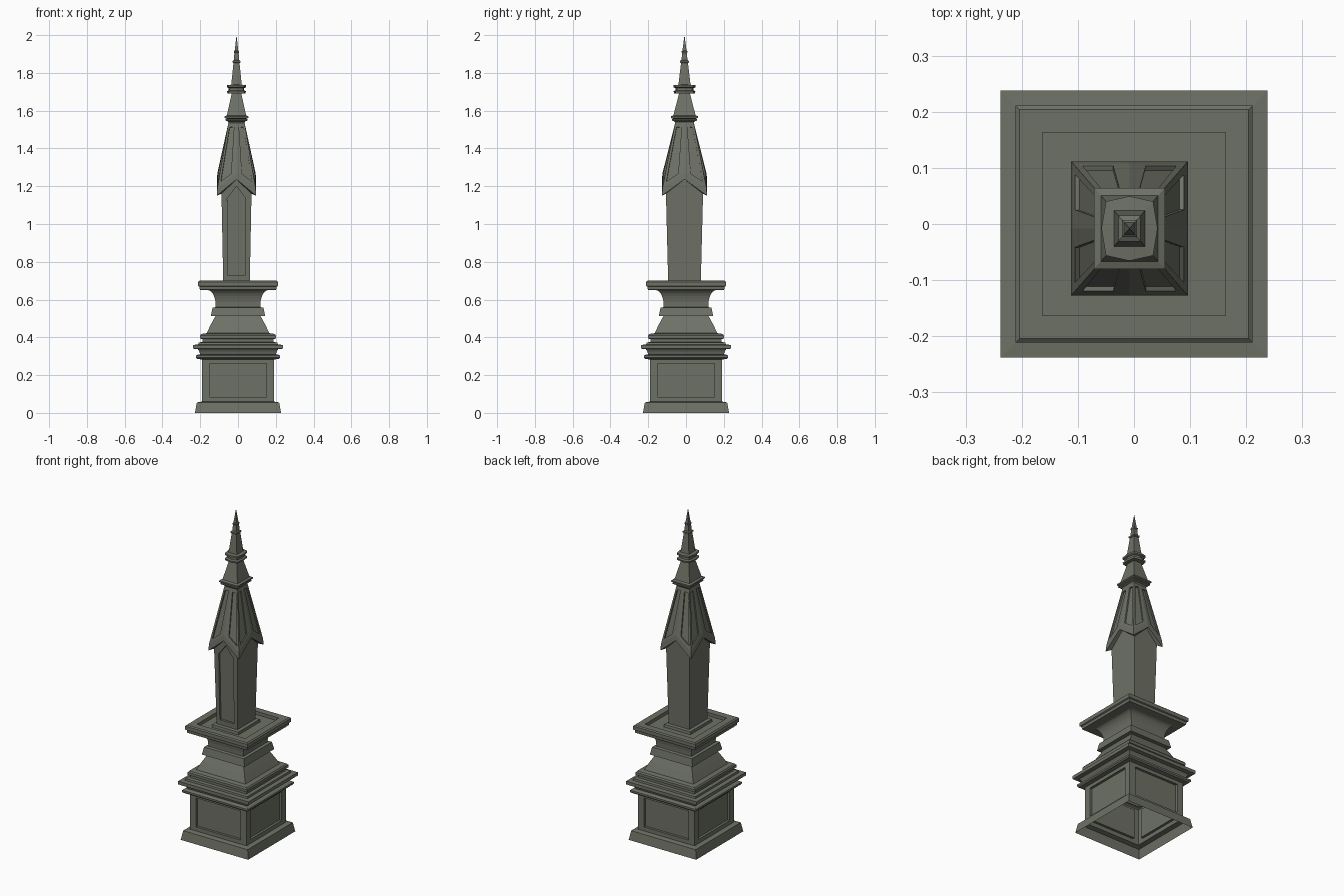
import bpy, bmesh, math
from mathutils import Vector

if "Cube" in bpy.data.objects:
    bpy.data.objects.remove(bpy.data.objects["Cube"])

stone = bpy.data.materials.new("grey_green_stone")
stone.diffuse_color = (0.155, 0.165, 0.132, 1)
stone.use_nodes = True
stone.node_tree.nodes["Principled BSDF"].inputs["Base Color"].default_value = stone.diffuse_color
CX, CY = -0.008, -0.008          # the upper spire sits slightly off centre


def finish(bm, name, loc=(0, 0, 0), merge=True):
    if merge:
        bmesh.ops.remove_doubles(bm, verts=bm.verts, dist=1e-5)
    bmesh.ops.recalc_face_normals(bm, faces=bm.faces)
    me = bpy.data.meshes.new(name)
    bm.to_mesh(me)
    bm.free()
    me.materials.append(stone)
    ob = bpy.data.objects.new(name, me)
    ob.location = loc
    bpy.context.collection.objects.link(ob)
    return ob


def square_loft(name, profile, ky=1.0, loc=(0, 0, 0), corner=None):
    """Loft square rings (half width, z); corner < 1 gives eight-sided rings."""
    bm = bmesh.new()
    prev = None
    for h, z in profile:
        if corner:
            c = h * corner
            pts = [(-c, -c), (0, -h), (c, -c), (h, 0), (c, c), (0, h), (-c, c), (-h, 0)]
        else:
            pts = [(-h, -h), (h, -h), (h, h), (-h, h)]
        ring = [bm.verts.new((x, y * ky, z)) for x, y in pts]
        n = len(ring)
        if prev:
            for i in range(n):
                bm.faces.new((prev[i], prev[(i + 1) % n], ring[(i + 1) % n], ring[i]))
        prev = ring
    return finish(bm, name, loc)


def poly(bm, pts):
    bm.faces.new([bm.verts.new(p) for p in pts])


def recessed(bm, outer, inner, depth):
    """Flat frame from outer to inner outline, then a sunken panel."""
    nrm = (outer[1] - outer[0]).cross(outer[-1] - outer[0]).normalized()
    low = [p - nrm * depth for p in inner]
    n = len(outer)
    for a, b in ((outer, inner), (inner, low)):
        for i in range(n):
            j = (i + 1) % n
            poly(bm, (a[i], a[j], b[j], b[i]))
    poly(bm, low)


# four directions: (outward, sideways) with sideways to the right seen from outside
SIDES = [((0, -1), (1, 0)), ((1, 0), (0, 1)), ((0, 1), (-1, 0)), ((-1, 0), (0, -1))]


def on_side(side, s, out, z, hx=1.0, hy=1.0):
    (ox, oy), (sx, sy) = side
    return Vector(((ox * out + sx * s) * hx, (oy * out + sy * s) * hy, z))


# plinth, open below
square_loft("plinth", [(0.228, 0), (0.218, 0.055), (0.19, 0.06)])

# pedestal block with a sunken panel on every side
bm = bmesh.new()
for sd in SIDES:
    rect = lambda h, z0, z1: [on_side(sd, s, 0.19, z) for s, z in
                              ((-h, z0), (h, z0), (h, z1), (-h, z1))]
    recessed(bm, rect(0.19, 0.06, 0.283), rect(0.15, 0.085, 0.262), 0.015)
finish(bm, "pedestal_block")

# stacked mouldings above the block
square_loft("pedestal_mouldings", [
    (0.19, 0.283), (0.215, 0.285), (0.222, 0.292), (0.222, 0.303), (0.213, 0.309),
    (0.20, 0.31), (0.205, 0.325), (0.213, 0.338), (0.238, 0.340), (0.238, 0.360),
    (0.211, 0.362), (0.209, 0.373), (0.188, 0.375), (0.188, 0.390), (0.200, 0.394),
    (0.200, 0.410), (0.194, 0.418), (0.166, 0.422)])
square_loft("tapered_skirt", [(0.166, 0.422), (0.145, 0.466), (0.12, 0.512)])
square_loft("neck_band", [(0.12, 0.512), (0.144, 0.512), (0.135, 0.557), (0.118, 0.560)])

# hollow curved neck
cove = [(0.118, 0.560)] + [
    (0.160 - 0.042 * math.cos(a), 0.568 + 0.082 * math.sin(a))
    for a in [i * math.pi / 14 for i in range(8)]]
square_loft("coved_neck", cove)

# slab with a shallow tray on top
square_loft("top_slab", [(0.160, 0.650), (0.202, 0.652), (0.204, 0.668), (0.211, 0.672),
                         (0.211, 0.694), (0.204, 0.70), (0.163, 0.70), (0.163, 0.68),
                         (0.0, 0.68)])
square_loft("shaft_foot", [(0.09, 0.68), (0.088, 0.696), (0.07, 0.70)], 1.18, (CX, CY, 0))

# shaft widening upward, pointed panel on the front only
Z0, Z1, ZM = 0.68, 1.16, 1.245
def shaft_pt(sd, f, z):
    t = (z - Z0) / (1.19 - Z0)
    return on_side(sd, f, 1, z, 0.070 + 0.010 * t, 0.086 + 0.013 * t)

bm = bmesh.new()
for k, sd in enumerate(SIDES):
    outer = [shaft_pt(sd, f, z) for f, z in
             ((-1, Z0), (1, Z0), (1, Z1), (0, ZM), (-1, Z1))]
    if k == 0:
        inner = [shaft_pt(sd, f, z) for f, z in
                 ((-0.68, 0.73), (0.68, 0.73), (0.62, 1.135), (0, 1.20), (-0.62, 1.135))]
        recessed(bm, outer, inner, 0.012)
    else:
        poly(bm, outer)
finish(bm, "shaft", (CX, CY, 0))

# gabled cap: chevron edge, underside, two sunken panels on each side
KY = 1.15
bm = bmesh.new()
for sd in SIDES:
    P = lambda f, h, z: on_side(sd, f * h, h, z, 1, KY)
    for m in (-1, 1):
        under = [shaft_pt(sd, m, Z1), shaft_pt(sd, 0, ZM)]
        edge = [P(m, 0.104, 1.15), P(0, 0.104, 1.237)]
        brow = [P(m, 0.101, 1.19), P(0, 0.101, 1.27)]
        top = [P(m, 0.043, 1.535), P(0, 0.043, 1.535)]
        for a, b in ((under, edge), (edge, brow)):
            poly(bm, (a[0], a[1], b[1], b[0]))
        def bil(u, v):
            return brow[0].lerp(brow[1], u).lerp(top[0].lerp(top[1], u), v)
        outer = [brow[0], brow[1], top[1], top[0]]
        inner = [bil(0.14, 0.07), bil(0.70, 0.07), bil(0.72, 0.93), bil(0.22, 0.93)]
        if m == 1:
            outer, inner = outer[::-1], inner[::-1]
        recessed(bm, outer, inner, 0.008)
finish(bm, "gabled_cap", (CX, CY, 0))

# spire stages above the cap
up = (CX, CY, 0)
square_loft("lower_spire_moulding", [(0.043, 1.535), (0.046, 1.543), (0.058, 1.548),
                                     (0.058, 1.554), (0.053, 1.557), (0.063, 1.562),
                                     (0.063, 1.570), (0.051, 1.575)], KY, up)
square_loft("lower_spire", [(0.051, 1.575), (0.025, 1.692)], KY, up)
square_loft("eight_sided_collar", [(0.024, 1.690), (0.048, 1.692), (0.050, 1.703),
                                   (0.041, 1.708), (0.041, 1.719), (0.050, 1.724),
                                   (0.050, 1.735), (0.024, 1.738)], KY, up, 0.84)
square_loft("upper_spire", [(0.028, 1.736), (0.016, 1.852), (0.020, 1.856), (0.020, 1.864),
                            (0.0135, 1.868), (0.0115, 1.905), (0.0135, 1.908),
                            (0.0135, 1.914), (0.0095, 1.918), (0.0, 2.0)], KY, up)
